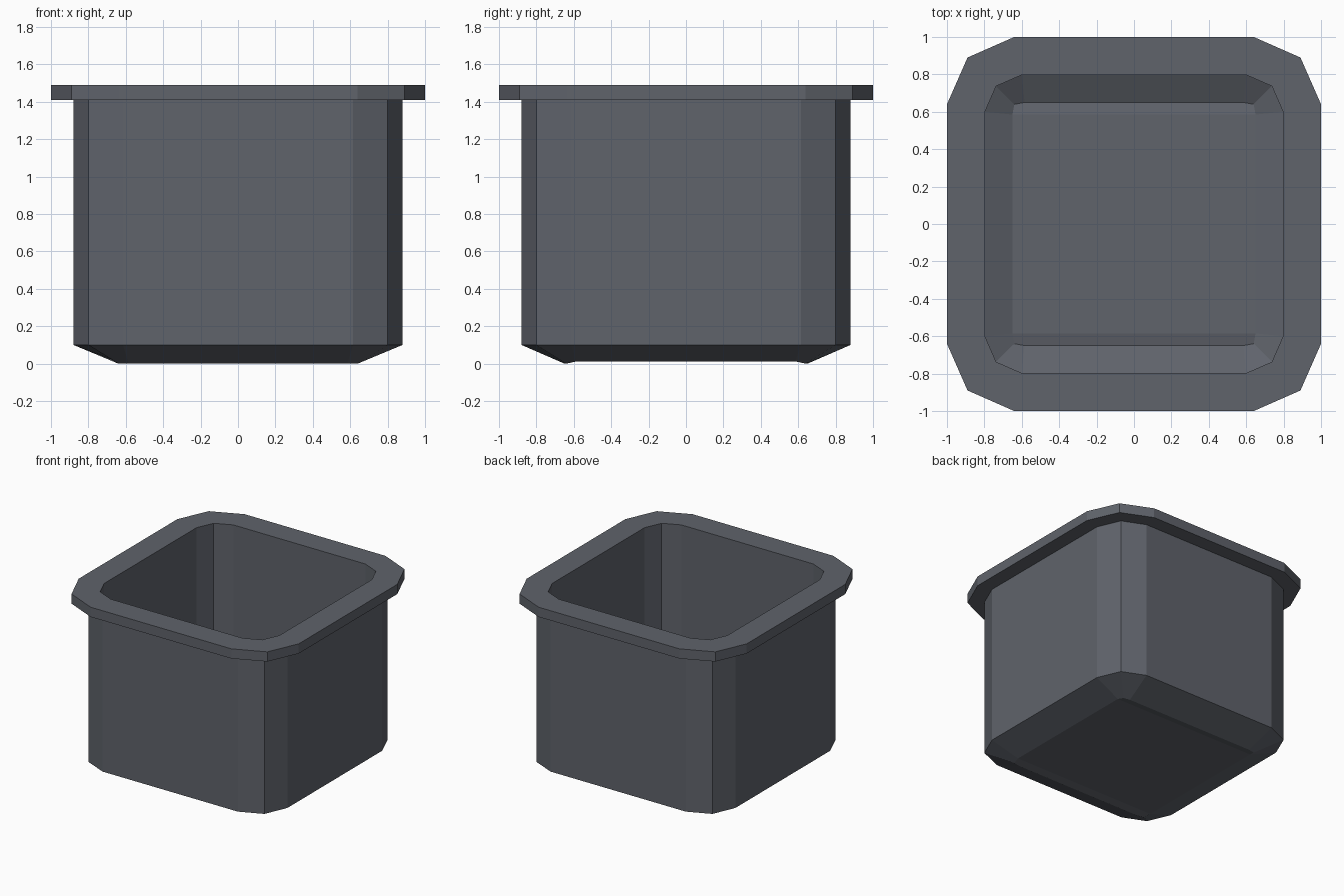
import bpy, bmesh

if "Cube" in bpy.data.objects:
    bpy.data.objects.remove(bpy.data.objects["Cube"])

mat = bpy.data.materials.new("dark slate grey")
mat.diffuse_color = (0.115, 0.125, 0.147, 1)
mat.use_nodes = True
mat.node_tree.nodes["Principled BSDF"].inputs["Base Color"].default_value = mat.diffuse_color


def outline(half, straight, diag):
    """Twelve-sided rounded square, counter-clockwise."""
    pts = []
    x = [(half, -straight), (half, straight), (diag, diag)]
    for _ in range(4):
        pts += x
        x = [(-b, a) for a, b in x]
    return pts


# Sections from outer floor, up the outside, over the rim, down the inside
# (half width, half straight length, corner position, height)
sections = [
    (0.65, 0.585, 0.64, 0.0),
    (0.88, 0.615, 0.80, 0.10),
    (0.88, 0.615, 0.80, 1.41),
    (1.00, 0.64, 0.89, 1.41),
    (1.00, 0.64, 0.89, 1.49),
    (0.797, 0.60, 0.737, 1.49),
    (0.797, 0.60, 0.737, 0.155),
    (0.65, 0.585, 0.64, 0.08),
]

bm = bmesh.new()
rings = []
for i, (h, s, d, z) in enumerate(sections):
    ring = []
    for x, y in outline(h, s, d):
        # Floor is raised very slightly between its front and back strips
        lift = 0.012 if i in (0, 7) and abs(y) < 0.6 else 0
        ring.append(bm.verts.new((x, y, z + lift)))
    rings.append(ring)

for a, b in zip(rings, rings[1:]):
    for k in range(12):
        n = (k + 1) % 12
        bm.faces.new((a[k], a[n], b[n], b[k]))

# Floors: central panel plus front and back strips
for ring, flip in ((rings[0], True), (rings[-1], False)):
    panels = [
        [ring[i] for i in (0, 1, 6, 7)],
        [ring[i] for i in (1, 2, 3, 4, 5, 6)],
        [ring[i] for i in (7, 8, 9, 10, 11, 0)],
    ]
    # strips run between the floor's side vertices and the end corners
    for p in panels:
        bm.faces.new(p[::-1] if flip else p)

bmesh.ops.recalc_face_normals(bm, faces=bm.faces[:])
mesh = bpy.data.meshes.new("square_pot")
bm.to_mesh(mesh)
bm.free()
mesh.materials.append(mat)
pot = bpy.data.objects.new("square_pot", mesh)
bpy.context.collection.objects.link(pot)
